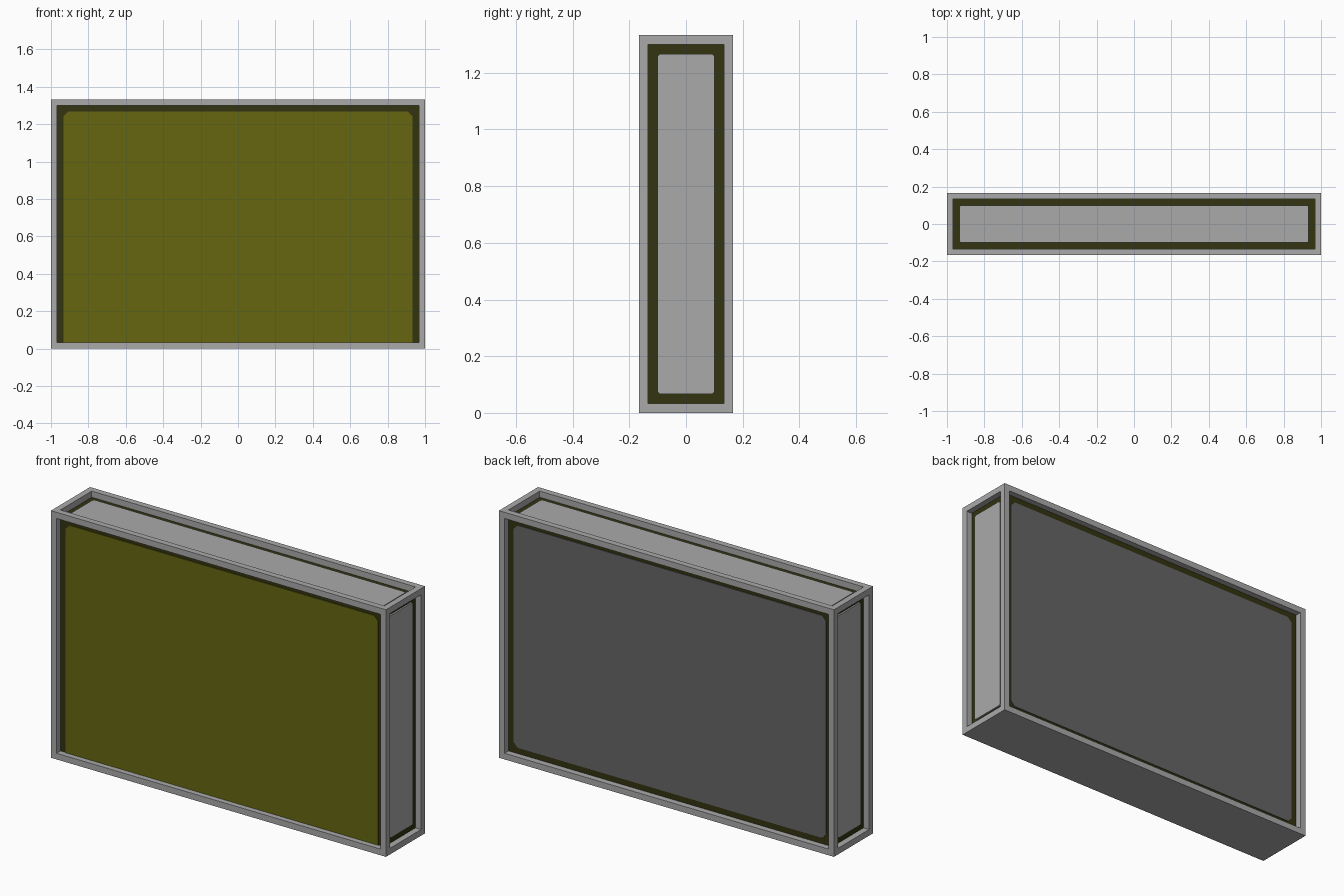
import bpy, bmesh
from mathutils import Vector

if "Cube" in bpy.data.objects:
    bpy.data.objects.remove(bpy.data.objects["Cube"])

T = 1 / 30                      # frame bar thickness
X, Y, H = 1.0, 1 / 6, 4 / 3     # half width, half depth, height


def material(name, hex_rgb):
    lin = []
    for i in (0, 2, 4):
        c = int(hex_rgb[i:i + 2], 16) / 255
        lin.append(c / 12.92 if c <= 0.04045 else ((c + 0.055) / 1.055) ** 2.4)
    m = bpy.data.materials.new(name)
    m.diffuse_color = (*lin, 1)
    m.use_nodes = True
    m.node_tree.nodes["Principled BSDF"].inputs["Base Color"].default_value = m.diffuse_color
    return m


GREY = material("light_grey", "AAAAAA")
DARK_GREY = material("dark_grey", "666666")
OLIVE = material("olive", "666611")
DARK_OLIVE = material("dark_olive", "333311")


def make(name, bm, mat):
    bmesh.ops.recalc_face_normals(bm, faces=bm.faces[:])
    me = bpy.data.meshes.new(name)
    bm.to_mesh(me)
    bm.free()
    me.materials.append(mat)
    ob = bpy.data.objects.new(name, me)
    bpy.context.collection.objects.link(ob)
    return ob


def box(name, lo, hi, mat):
    lo, hi = Vector(lo), Vector(hi)
    bm = bmesh.new()
    bmesh.ops.create_cube(bm, size=1)
    for v in bm.verts:
        v.co = Vector(((v.co[i] + 0.5) * (hi[i] - lo[i]) + lo[i]) for i in range(3))
    return make(name, bm, mat)


def plate(name, axis, start, end, lo, hi, mat, cut_low=True, c=0.025):
    """Thin plate with clipped corners, spanning start..end along the axis."""
    (a0, b0), (a1, b1) = lo, hi
    d = c if cut_low else 0
    pts = [(a0 + d, b0), (a1 - d, b0), (a1, b0 + d), (a1, b1 - c),
           (a1 - c, b1), (a0 + c, b1), (a0, b1 - c), (a0, b0 + d)]
    pts = list(dict.fromkeys(pts))
    bm = bmesh.new()

    def place(p, t):
        co = list(p)
        co.insert(axis, t)
        return bm.verts.new(co)

    face = bm.faces.new([place(p, start) for p in pts])
    ext = bmesh.ops.extrude_face_region(bm, geom=[face])
    for v in ext["geom"]:
        if isinstance(v, bmesh.types.BMVert):
            v.co[axis] = end
    return make(name, bm, mat)


# Outer frame: solid base, four posts and four top bars
box("base", (-X, -Y, 0), (X, Y, T), GREY)
for sx, side in ((-1, "left"), (1, "right")):
    xs = sorted((sx * X, sx * (X - T)))
    box(f"top_bar_{side}", (xs[0], -Y + T, H - T), (xs[1], Y - T, H), GREY)
    for sy, end in ((-1, "front"), (1, "back")):
        ys = sorted((sy * Y, sy * (Y - T)))
        box(f"post_{end}_{side}", (xs[0], ys[0], T), (xs[1], ys[1], H - T), GREY)
for sy, end in ((-1, "front"), (1, "back")):
    ys = sorted((sy * Y, sy * (Y - T)))
    box(f"top_bar_{end}", (-X, ys[0], H - T), (X, ys[1], H), GREY)

# Dark recessed body showing as a border around every panel
box("body", (-X + T, -Y + T, T), (X - T, Y - T, H - T), DARK_OLIVE)

# Panels set inside the frame
P = 2 * T
plate("front_panel", 1, -Y + T, -Y + T - 0.004, (-X + P, T), (X - P, H - P), OLIVE, cut_low=False)
plate("back_panel", 1, Y - T, Y - T + 0.004, (-X + P, P), (X - P, H - P), DARK_GREY)
for sx, side in ((-1, "left"), (1, "right")):
    plate(f"{side}_panel", 0, sx * (X - T), sx * (X - T + 0.009), (-Y + P, P), (Y - P, H - P), GREY, c=0.008)
plate("top_panel", 2, H - T, H - T + 0.009, (-X + P, -Y + P), (X - P, Y - P), GREY, c=0.008)
